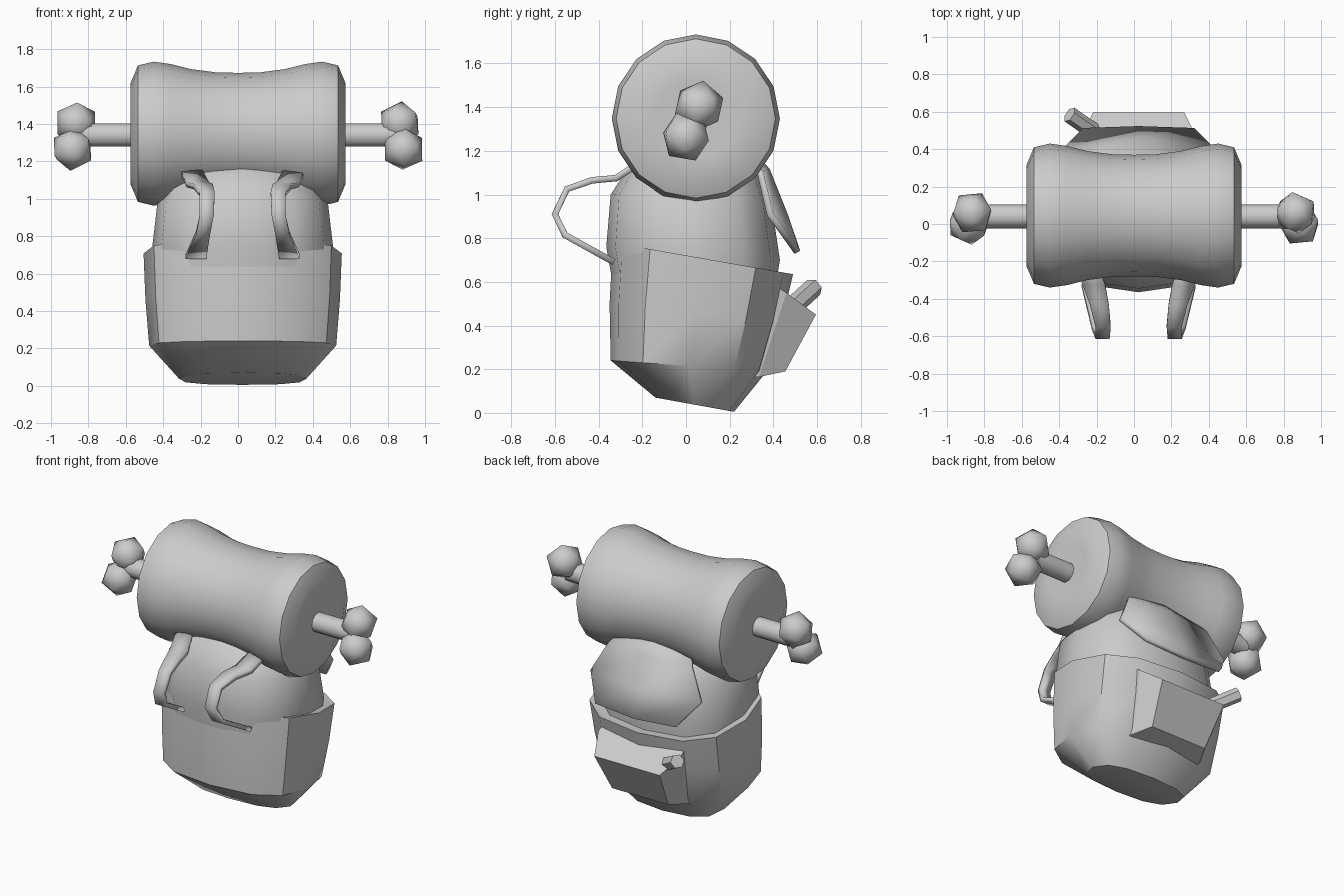
import bpy, bmesh
from math import sin, cos, pi, radians, copysign
from mathutils import Vector

if "Cube" in bpy.data.objects:
    bpy.data.objects.remove(bpy.data.objects["Cube"])

CX = 0.025  # the bag sits slightly off the roll's centre


def finish(name, bm, angle=40):
    bmesh.ops.recalc_face_normals(bm, faces=bm.faces)
    me = bpy.data.meshes.new(name)
    bm.to_mesh(me)
    bm.free()
    ob = bpy.data.objects.new(name, me)
    bpy.context.collection.objects.link(ob)
    bpy.ops.object.select_all(action='DESELECT')
    ob.select_set(True)
    bpy.context.view_layer.objects.active = ob
    bpy.ops.object.shade_smooth_by_angle(angle=radians(angle))
    return ob


def loft(name, rings, angle=40, closed=True, caps=True):
    bm = bmesh.new()
    rows = [[bm.verts.new(p) for p in r] for r in rings]
    n = len(rows[0])
    for a, b in zip(rows, rows[1:]):
        for i in range(n if closed else n - 1):
            j = (i + 1) % n
            bm.faces.new((a[i], a[j], b[j], b[i]))
    if caps:
        bm.faces.new(rows[0])
        bm.faces.new(rows[-1])
    return finish(name, bm, angle)


def thicken(ob, t, offset=0):
    m = ob.modifiers.new("thickness", 'SOLIDIFY')
    m.thickness = t
    m.offset = offset


def bag_ring(zf, zb, hw, yf, yb, n=12, e=0.77):
    # rounded-box section, tilted from front height zf to back height zb
    pts = []
    for i in range(n):
        s, c = sin(2 * pi * i / n), -cos(2 * pi * i / n)
        u = copysign(abs(s) ** e, s) if abs(s) > 1e-6 else 0
        v = copysign(abs(c) ** e, c) if abs(c) > 1e-6 else 0
        t = (v + 1) / 2
        pts.append((CX + hw * u, yf + (yb - yf) * t, zf + (zb - zf) * t))
    return pts


def tube(name, a, b, r, n, angle=40):
    a, b = Vector(a), Vector(b)
    q = (b - a).to_track_quat('Z', 'Y')
    return loft(name, [[p + q @ Vector((r * cos(2 * pi * i / n), r * sin(2 * pi * i / n), 0))
                        for i in range(n)] for p in (a, b)], angle)


# lower bag with a slanted hem
loft("lower_bag", [bag_ring(*r) for r in (
    (0.07, 0.005, 0.34, -0.14, 0.22),
    (0.24, 0.19, 0.50, -0.345, 0.37),
    (0.50, 0.42, 0.52, -0.35, 0.44),
    (0.78, 0.635, 0.53, -0.335, 0.49),
    (0.77, 0.625, 0.47, -0.30, 0.43))], 35)

# upper bag emerging from the hem
loft("upper_bag", [bag_ring(*r) for r in (
    (0.45, 0.40, 0.45, -0.31, 0.38),
    (0.76, 0.70, 0.485, -0.365, 0.43),
    (1.00, 0.97, 0.455, -0.345, 0.39),
    (1.13, 1.12, 0.36, -0.26, 0.33),
    (1.20, 1.20, 0.20, -0.15, 0.22))], 50)

# closing flap at the back
flap_rows = (((0.24, 0.25, 1.20), (0, 0.27, 1.22)),
             ((0.31, 0.34, 1.10), (0, 0.37, 1.11)),
             ((0.41, 0.385, 0.91), (0, 0.45, 0.91)),
             ((0.295, 0.50, 0.755), (0, 0.51, 0.735)))
flap = loft("back_flap", [[(CX - s[0], s[1], s[2]), (CX + c[0], c[1], c[2]), (CX + s[0], s[1], s[2])]
                          for s, c in flap_rows], 40, closed=False, caps=False)
thicken(flap, 0.03)

# tapered back pocket
loft("back_pocket", [[(CX + sx * w, y, z) for sx, w, y, z in (
    (-1, wt, yt, zt), (1, wt, yt, zt), (1, wb, yb, zb), (-1, wb, yb, zb))]
    for wt, yt, zt, wb, yb, zb in (
        (0.31, 0.40, 0.59, 0.28, 0.28, 0.16),
        (0.31, 0.46, 0.55, 0.27, 0.335, 0.165),
        (0.245, 0.595, 0.45, 0.21, 0.455, 0.19))], 20)

# short stick poking out of the pocket
tube("pocket_stick", (-0.18, 0.47, 0.47), (-0.345, 0.585, 0.575), 0.045, 6, 20)

# shoulder straps: y, z, inner x, outer x
path = ((-0.22, 1.14, 0.215, 0.33), (-0.32, 1.075, 0.18, 0.30), (-0.43, 1.065, 0.16, 0.26),
        (-0.545, 1.025, 0.15, 0.23), (-0.60, 0.91, 0.155, 0.23), (-0.555, 0.815, 0.175, 0.25),
        (-0.33, 0.69, 0.195, 0.305))
for s, side in ((-1, "left"), (1, "right")):
    strap = loft(side + "_strap", [[(CX + s * a, y, z), (CX + s * b, y, z)] for y, z, a, b in path],
                 50, closed=False, caps=False)
    thicken(strap, 0.03)

# bedroll: waisted profile swept round the x axis
half = ((0.0, 0.325), (0.12, 0.328), (0.25, 0.345), (0.36, 0.372), (0.45, 0.385),
        (0.535, 0.365), (0.575, 0.27), (0.57, 0.18))
prof = [(-x, r) for x, r in half[:0:-1]] + list(half)
N = 16
loft("bedroll", [[(x, 0.045 + r * sin(2 * pi * i / N), 1.348 + r * cos(2 * pi * i / N))
                  for i in range(N)] for x, r in prof], 42)

# bone through the roll with paired knobs
tube("bone_shaft", (-0.84, 0.04, 1.34), (0.84, 0.04, 1.34), 0.065, 10, 50)
for s, side in ((-1, "left"), (1, "right")):
    for label, c in (("upper", (0.865, 0.06, 1.405)), ("lower", (0.885, 0.0, 1.265))):
        bm = bmesh.new()
        bmesh.ops.create_icosphere(bm, subdivisions=1, radius=0.118)
        bmesh.ops.rotate(bm, verts=bm.verts, cent=(0, 0, 0),
                         matrix=Vector((0, 0, 1)).rotation_difference(
                             Vector((s if label == "lower" else -s, 0.2, 0.6))).to_matrix())
        bmesh.ops.translate(bm, verts=bm.verts, vec=(s * c[0], c[1], c[2]))
        finish(side + "_" + label + "_knob", bm, 60)
